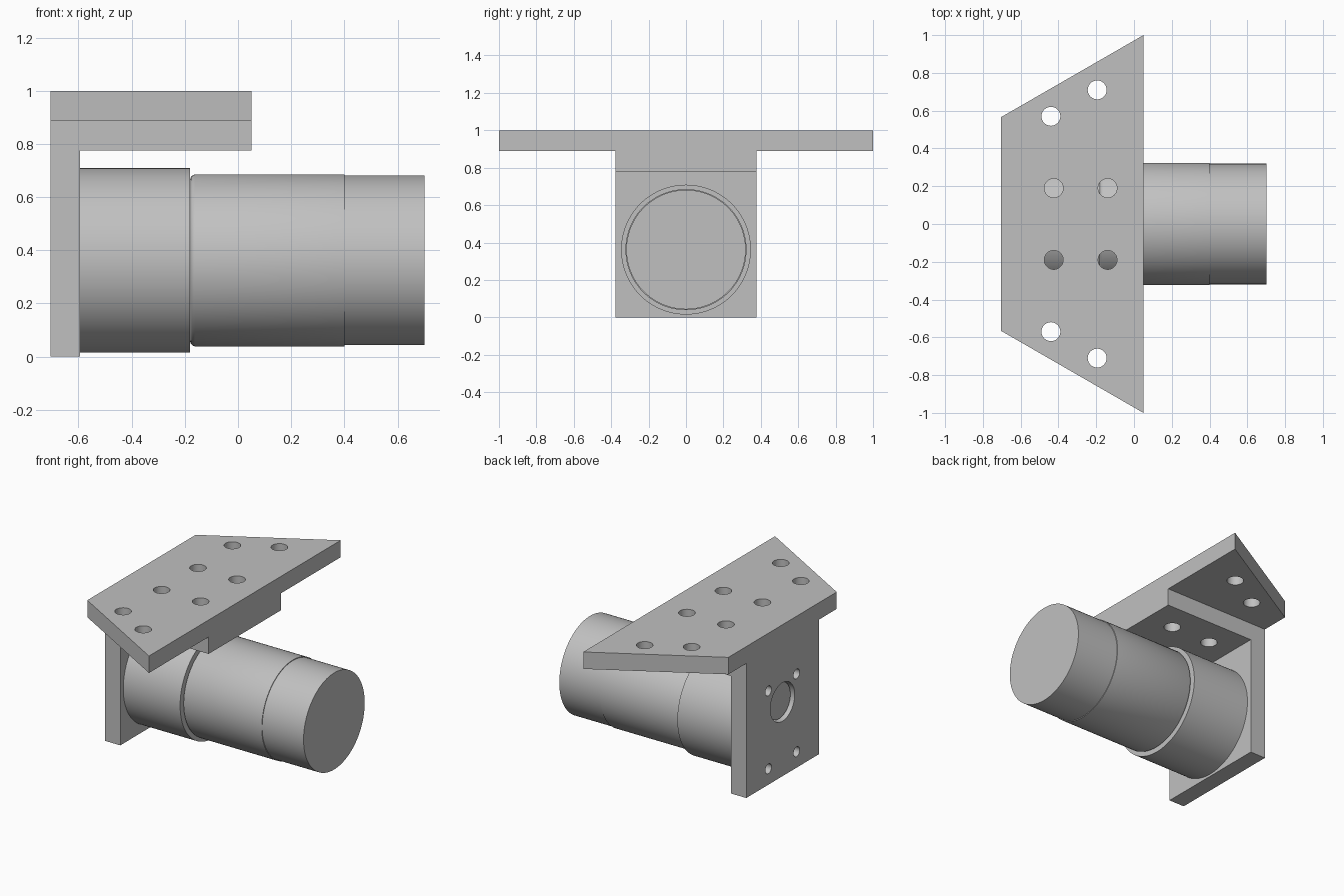
import bpy, bmesh
from math import pi, radians
from mathutils import Matrix, Vector

cube = bpy.data.objects.get("Cube")
if cube:
    bpy.data.objects.remove(cube)

grey = bpy.data.materials.new("plain grey")
grey.diffuse_color = (0.53, 0.53, 0.53, 1)
grey.use_nodes = True
grey.node_tree.nodes["Principled BSDF"].inputs["Base Color"].default_value = (0.53, 0.53, 0.53, 1)

# Main measures
BACK, WALL, FRONT = -0.705, -0.595, 0.05
HALF = 0.378
AXIS = 0.362
SHAFT_Z = 0.49


def add_object(name, bm):
    bmesh.ops.recalc_face_normals(bm, faces=bm.faces)
    mesh = bpy.data.meshes.new(name)
    bm.to_mesh(mesh)
    bm.free()
    mesh.materials.append(grey)
    obj = bpy.data.objects.new(name, mesh)
    bpy.context.collection.objects.link(obj)
    return obj


def activate(obj):
    bpy.ops.object.select_all(action="DESELECT")
    obj.select_set(True)
    bpy.context.view_layer.objects.active = obj


def smooth(obj):
    activate(obj)
    bpy.ops.object.shade_smooth_by_angle(angle=radians(30))


def extrude(name, outline, offset):
    bm = bmesh.new()
    face = bm.faces.new([bm.verts.new(p) for p in outline])
    solid = bmesh.ops.extrude_face_region(bm, geom=[face])
    bmesh.ops.translate(bm, vec=offset,
                        verts=[v for v in solid["geom"] if isinstance(v, bmesh.types.BMVert)])
    return add_object(name, bm)


def add_cylinder(bm, centre, radius, length, along_x=False):
    turn = Matrix.Rotation(pi / 2, 4, "Y") if along_x else Matrix()
    bmesh.ops.create_cone(bm, cap_ends=True, segments=48, radius1=radius, radius2=radius,
                          depth=length, matrix=Matrix.Translation(centre) @ turn)


def drill(obj, holes):
    """Cut round holes, each given as centre, radius, length, along_x."""
    bm = bmesh.new()
    for hole in holes:
        add_cylinder(bm, *hole)
    cutter = add_object("hole_cutter", bm)
    cutter.hide_render = True
    mod = obj.modifiers.new("holes", "BOOLEAN")
    mod.operation, mod.solver, mod.object = "DIFFERENCE", "EXACT", cutter
    activate(obj)
    bpy.ops.object.modifier_apply(modifier=mod.name)
    bpy.data.objects.remove(cutter)
    smooth(obj)


def lathe(name, profile):
    """Turn an (x, radius) profile about the motor axis."""
    bm = bmesh.new()
    verts = [bm.verts.new((x, 0, AXIS + r)) for x, r in profile]
    edges = [bm.edges.new(pair) for pair in zip(verts, verts[1:])]
    bmesh.ops.spin(bm, geom=verts + edges, cent=(0, 0, AXIS), axis=(1, 0, 0),
                   angle=2 * pi, steps=128, use_duplicate=False)
    bmesh.ops.remove_doubles(bm, verts=bm.verts, dist=0.0005)
    smooth(add_object(name, bm))


inner_holes = [((x, y, 0.89), 0.05, 0.5, False) for x in (-0.425, -0.14) for y in (-0.19, 0.19)]
outer_holes = [((x, s * y, 0.95), 0.05, 0.4, False)
               for x, y in ((-0.44, 0.57), (-0.195, 0.71)) for s in (-1, 1)]
screw_holes = [((-0.65, y, AXIS + z), 0.032, 0.3, True) for y in (-0.147, 0.147) for z in (-0.257, 0.257)]

# Tapered mounting plate
plate = extrude("mounting_plate",
                [(BACK, -0.565, 0.888), (FRONT, -1, 0.888), (FRONT, 1, 0.888), (BACK, 0.565, 0.888)],
                Vector((0, 0, 0.112)))
drill(plate, inner_holes + outer_holes)

# L-shaped bracket: back wall and thick top arm
bracket = extrude("bracket",
                  [(x, -HALF, z) for x, z in ((BACK, 0), (WALL, 0), (WALL, 0.776), (FRONT, 0.776),
                                              (FRONT, 0.888), (BACK, 0.888))],
                  Vector((0, 2 * HALF, 0)))
drill(bracket, inner_holes + screw_holes + [((-0.65, 0, SHAFT_Z), 0.127, 0.3, True)])

# Gearbox, motor can with rounded shoulder, and end cap
lathe("gearbox", [(WALL, 0), (WALL, 0.347), (-0.18, 0.347), (-0.18, 0)])
lathe("motor_can", [(-0.18, 0), (-0.18, 0.305), (-0.177, 0.314), (-0.171, 0.32),
                    (-0.162, 0.3235), (0.4, 0.3235), (0.4, 0)])
lathe("end_cap", [(0.4, 0), (0.4, 0.319), (0.702, 0.319), (0.702, 0)])

# Off-centre shaft boss seated in the back wall
bm = bmesh.new()
add_cylinder(bm, (-0.635, 0, SHAFT_Z), 0.118, 0.09, True)
smooth(add_object("shaft_boss", bm))
